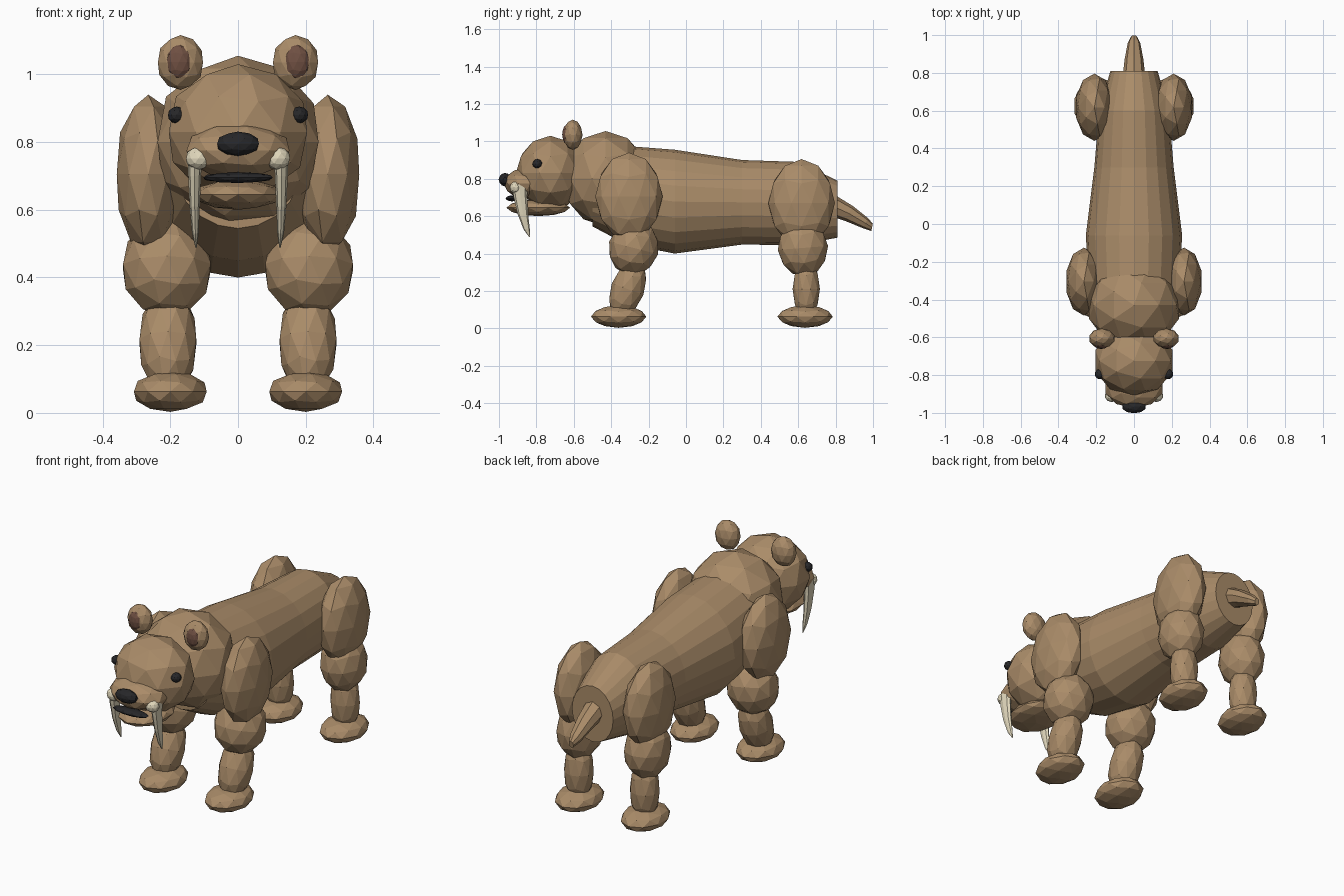
import bpy, bmesh, math
from mathutils import Vector, Matrix

if "Cube" in bpy.data.objects:
    bpy.data.objects.remove(bpy.data.objects["Cube"])


def material(name, rgb):
    m = bpy.data.materials.new(name)
    m.diffuse_color = (*rgb, 1)
    m.use_nodes = True
    m.node_tree.nodes["Principled BSDF"].inputs["Base Color"].default_value = m.diffuse_color
    return m


FUR = material("fur", (0.40, 0.26, 0.14))
DARK = material("dark", (0.02, 0.02, 0.022))
INNER = material("inner_ear", (0.16, 0.08, 0.055))
IVORY = material("ivory", (0.75, 0.68, 0.50))


def finish(name, bm, mat):
    bmesh.ops.recalc_face_normals(bm, faces=bm.faces)
    me = bpy.data.meshes.new(name)
    bm.to_mesh(me)
    bm.free()
    me.materials.append(mat)
    ob = bpy.data.objects.new(name, me)
    bpy.context.collection.objects.link(ob)
    return ob


def blob(name, loc, radii, mat=FUR, tilt=0, sub=2):
    """Faceted ellipsoid, tilted about x."""
    bm = bmesh.new()
    bmesh.ops.create_icosphere(bm, subdivisions=sub, radius=1)
    ob = finish(name, bm, mat)
    ob.location, ob.scale, ob.rotation_euler = loc, radii, (tilt, 0, 0)
    return ob


def pair(name, loc, radii, mat=FUR, tilt=0, sub=2):
    for side, s in (("left", 1), ("right", -1)):
        blob(f"{side}_{name}", (s * loc[0], loc[1], loc[2]), radii, mat, tilt, sub)


def loft(name, rings, n, mat):
    """Skin of elliptical rings: (centre, half width, half height, tilt about x)."""
    bm = bmesh.new()
    loops = []
    for c, rx, rz, tilt in rings:
        rot = Matrix.Rotation(tilt, 3, 'X')
        loops.append([bm.verts.new(Vector(c) + rot @ Vector(
            (rx * math.cos(2 * math.pi * i / n), 0, rz * math.sin(2 * math.pi * i / n))))
            for i in range(n)])
    for a, b in zip(loops, loops[1:]):
        for i in range(n):
            j = (i + 1) % n
            bm.faces.new((a[i], a[j], b[j], b[i]))
    bm.faces.new(loops[0])
    bm.faces.new(loops[-1])
    return finish(name, bm, mat)


# Torso: y, half width, bottom, top
torso = [(-0.50, 0.19, 0.545, 0.93), (-0.32, 0.24, 0.45, 0.975), (-0.06, 0.255, 0.40, 0.955),
         (0.30, 0.21, 0.448, 0.90), (0.60, 0.185, 0.445, 0.89), (0.81, 0.125, 0.485, 0.79)]
loft("body", [((0, y, (b + t) / 2), w, (t - b) / 2, 0) for y, w, b, t in torso], 20, FUR)

# Tail
loft("tail", [((0, 0.76, 0.665), 0.062, 0.06, -0.5), ((0, 0.87, 0.615), 0.05, 0.045, -0.5),
              ((0, 0.96, 0.562), 0.033, 0.03, -0.5), ((0, 0.995, 0.54), 0.014, 0.02, -0.2)], 8, FUR)

# Neck and head
blob("neck", (0, -0.43, 0.80), (0.25, 0.235, 0.255))
blob("head", (0, -0.725, 0.83), (0.215, 0.185, 0.20))
blob("muzzle", (0, -0.86, 0.775), (0.16, 0.115, 0.082))
blob("lower_jaw", (0, -0.79, 0.645), (0.13, 0.17, 0.045))
blob("mouth", (0, -0.93, 0.695), (0.108, 0.035, 0.016), DARK)
blob("nose", (0, -0.967, 0.795), (0.065, 0.035, 0.036), DARK)
pair("eye", (0.181, -0.795, 0.88), (0.027, 0.027, 0.025), DARK)
pair("ear", (0.17, -0.605, 1.035), (0.07, 0.052, 0.081))
pair("inner_ear", (0.174, -0.638, 1.037), (0.039, 0.024, 0.052), INNER)

# Sabre teeth with gum knobs
for side, s in (("left", 1), ("right", -1)):
    loft(f"{side}_sabre_tooth", [
        ((s * 0.128, -0.89, 0.77), 0.022, 0.042, math.pi / 2),
        ((s * 0.128, -0.885, 0.70), 0.019, 0.036, math.pi / 2),
        ((s * 0.128, -0.872, 0.61), 0.015, 0.028, math.pi / 2),
        ((s * 0.126, -0.852, 0.53), 0.010, 0.017, math.pi / 2),
        ((s * 0.124, -0.836, 0.488), 0.002, 0.003, math.pi / 2)], 8, IVORY)
pair("tooth_root", (0.117, -0.91, 0.752), (0.038, 0.033, 0.034), IVORY, 0, 2)

# Front legs
pair("shoulder", (0.265, -0.305, 0.705), (0.098, 0.18, 0.235))
pair("front_upper_leg", (0.21, -0.28, 0.43), (0.136, 0.135, 0.15), FUR, -0.25)
pair("front_lower_leg", (0.207, -0.312, 0.21), (0.088, 0.09, 0.165), FUR, -0.35)
pair("front_paw", (0.20, -0.36, 0.063), (0.113, 0.148, 0.06))

# Hind legs
pair("thigh", (0.21, 0.618, 0.67), (0.102, 0.178, 0.235))
pair("hind_upper_leg", (0.205, 0.625, 0.43), (0.115, 0.135, 0.155), FUR, 0.08)
pair("hind_lower_leg", (0.20, 0.643, 0.21), (0.078, 0.073, 0.165))
pair("hind_paw", (0.20, 0.637, 0.063), (0.113, 0.148, 0.06))
